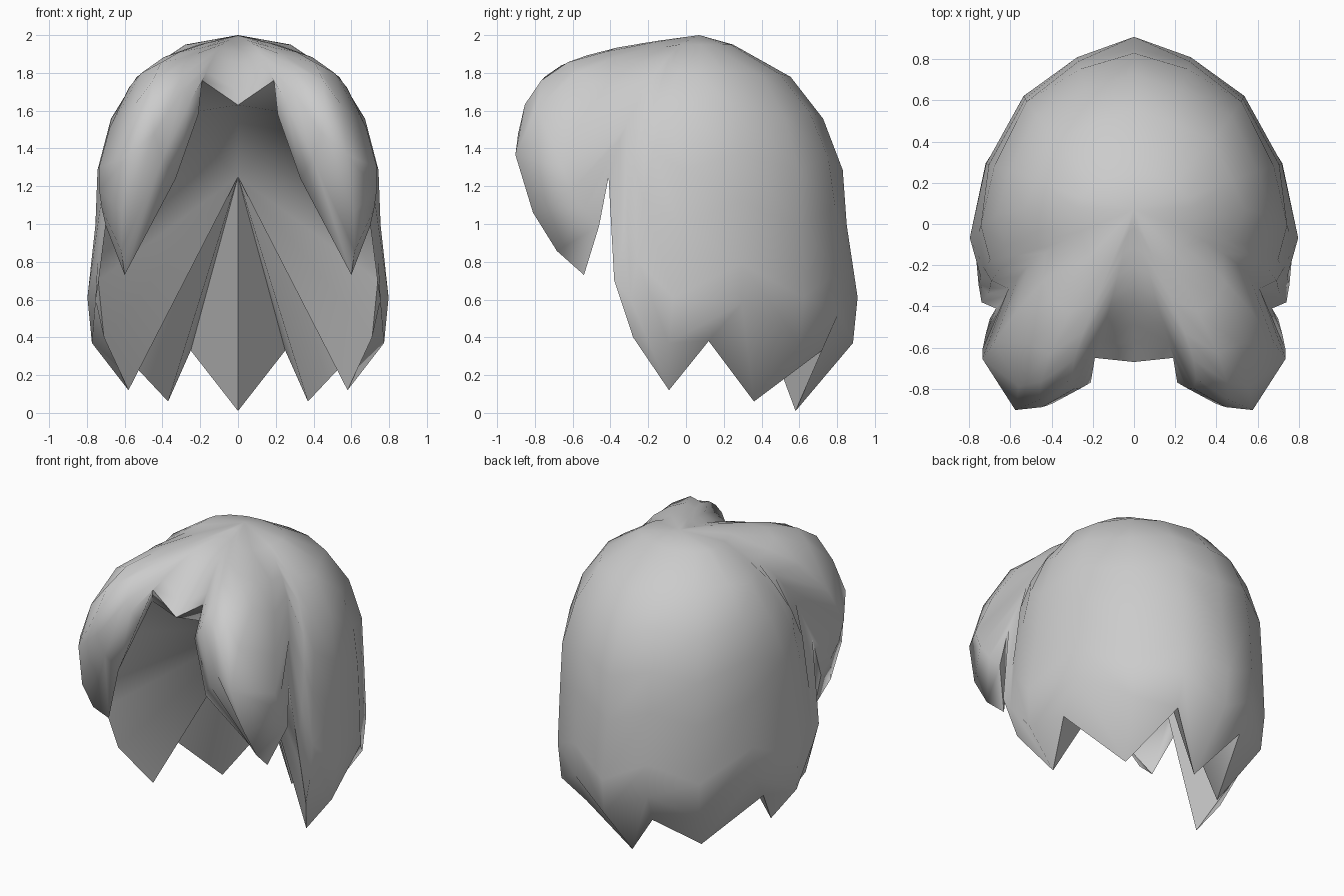
import bpy, bmesh, math
from mathutils import Vector

if "Cube" in bpy.data.objects:
    bpy.data.objects.remove(bpy.data.objects["Cube"])

ROWS = 8
CROWN = Vector((0, 0.07, 2.0))


def spline(points, n):
    """Even samples along a smooth curve through the points."""
    p = [Vector(q) for q in points]
    p = [2 * p[0] - p[1]] + p + [2 * p[-1] - p[-2]]
    out = []
    for i in range(n + 1):
        u = i / n * (len(p) - 3)
        k = min(int(u), len(p) - 4)
        t = u - k
        a, b, c, d = p[k:k + 4]
        out.append(0.5 * (2 * b + (c - a) * t + (2 * a - 5 * b + 4 * c - d) * t * t
                          + (3 * b - a - 3 * c + d) * t ** 3))
    return out


# swept fringe: strands from the crown to the hem, parting outwards
fringe = [
    [(0, -.30, 1.91), (0, -.67, 1.63)],
    [(.10, -.34, 1.93), (.19, -.65, 1.76)],
    [(.18, -.36, 1.935), (.29, -.66, 1.84), (.29, -.80, 1.71), (.21, -.77, 1.58)],
    [(.26, -.34, 1.93), (.42, -.66, 1.84), (.46, -.84, 1.66), (.43, -.89, 1.42), (.33, -.82, 1.24)],
    [(.33, -.29, 1.91), (.53, -.62, 1.77), (.57, -.90, 1.42), (.62, -.76, .96), (.60, -.54, .73)],
    [(.37, -.21, 1.89), (.60, -.46, 1.69), (.73, -.65, 1.33), (.73, -.58, 1.14), (.70, -.46, .99)],
]
columns = [spline([CROWN] + s, ROWS) for s in fringe]

# sides and back: one dome profile (radius factor, height) swept to each lock or notch
dome = [(.37, 1.95), (.71, 1.78), (.89, 1.56), (.985, 1.29), (1.0, 1.0), (1.0, .62), (.97, .38)]
hem = [  # angle from +x at crown and hem, low bulge, hem point
    (-19, -28, 0, (.67, -.41, 1.25)), (-14, -23, .06, (.74, -.38, .70)),
    (-8, -19, .06, (.71, -.28, .40)), (4, -6, .06, (.58, -.09, .12)),
    (20, 20, .02, (.67, .12, .38)), (45, 46, .02, (.37, .36, .06)),
    (69, 69, .03, (.25, .72, .33)), (90, 90, .07, (0, .58, .01))]


def factor(z):
    for (r0, z0), (r1, z1) in zip(dome, dome[1:]):
        if z >= z1:
            return r0 + (r1 - r0) * (z0 - z) / (z0 - z1)
    return dome[-1][0]


for top, bottom, bulge, end in hem:
    tip = Vector(end)
    low = max(.37, tip.z + .2)
    col = [CROWN]
    for i, (_, z) in enumerate(dome):
        a = math.radians(top + (bottom - top) * i / 6)
        z = 1.95 - (1.95 - z) * (1.95 - low) / (1.95 - .38)
        f = factor(z) + bulge * min(1, max(0, (1.0 - z) / .38))
        lift = .07 * max(0, z - 1.2) / .8 * (1 - 2 * max(0, math.sin(a)))
        col.append(Vector((.755 * f * math.cos(a), .85 * f * math.sin(a) + lift, z)))
    columns.append(col + [tip])

bm = bmesh.new()
crown = bm.verts.new(CROWN)
grid = [[crown] + [bm.verts.new(p) for p in c[1:]] for c in columns]

# outer hair surface
for c, d in zip(grid, grid[1:]):
    bm.faces.new((crown, c[1], d[1]))
    for i in range(1, ROWS):
        bm.faces.new((c[i], c[i + 1], d[i + 1], d[i]))

# inner lining: fans from the forehead line to the hem
h = [c[-1] for c in grid]
mid = bm.verts.new((0, .12, 1.25))
brow = bm.verts.new((.32, -.47, 1.58))
brow_mid = bm.verts.new((0, -.45, 1.58))
notch = h[6]
for i in range(6, len(h) - 1):
    bm.faces.new((mid, h[i + 1], h[i]))
bm.faces.new((mid, notch, brow, brow_mid))
bm.faces.new((h[0], h[1], brow, brow_mid))
for i in (1, 2):
    bm.faces.new((brow, h[i], h[i + 1]))
bm.faces.new((brow, h[3], notch))
for i in (3, 4):
    bm.faces.new((notch, h[i], h[i + 1]))

mesh = bpy.data.meshes.new("hair")
bm.to_mesh(mesh)
bm.free()
hair = bpy.data.objects.new("hair", mesh)
bpy.context.collection.objects.link(hair)
bpy.context.view_layer.objects.active = hair
hair.select_set(True)

# left half
m = hair.modifiers.new("mirror", "MIRROR")
m.use_clip = True
m.merge_threshold = .002
bpy.ops.object.modifier_apply(modifier=m.name)
bm = bmesh.new()
bm.from_mesh(hair.data)
bmesh.ops.recalc_face_normals(bm, faces=bm.faces[:])
bm.to_mesh(hair.data)
bm.free()
bpy.ops.object.shade_smooth_by_angle(angle=math.radians(80))
